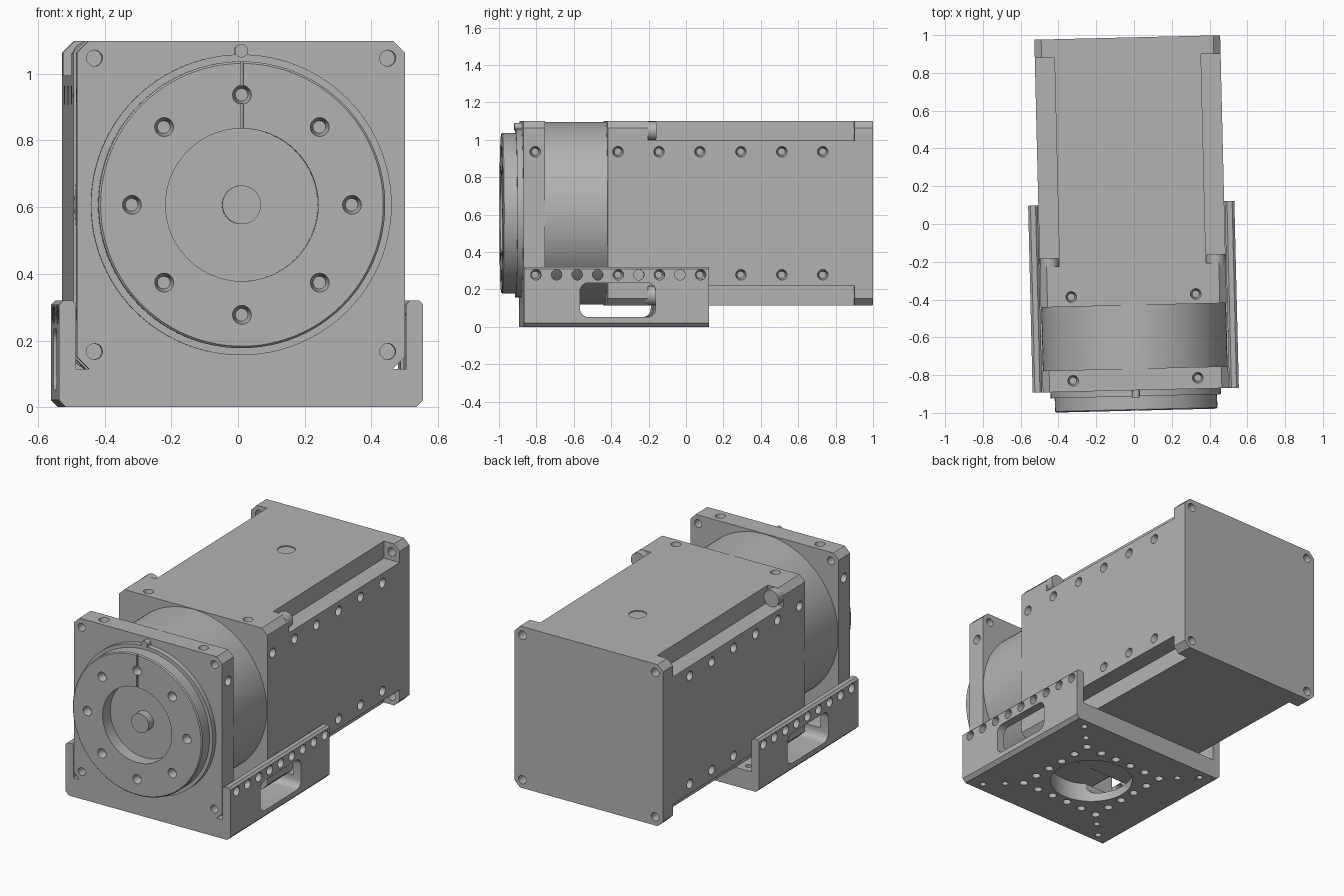
import bpy, bmesh, math
from mathutils import Matrix, Vector

if "Cube" in bpy.data.objects:
    bpy.data.objects.remove(bpy.data.objects["Cube"])

grey = bpy.data.materials.new("machined grey")
grey.use_nodes = True
COLOUR = (0.45, 0.45, 0.45, 1)
grey.diffuse_color = COLOUR
grey.node_tree.nodes["Principled BSDF"].inputs["Base Color"].default_value = COLOUR

AXIS_Z, HALF = 0.607, 0.492          # spindle height, half width of the housing
SIGNS = (-1, 1)
CORNERS = [(a, b) for a in SIGNS for b in SIGNS]
BACK, DOWN, UP = Vector((0, 1, 0)), Vector((0, 0, -1)), Vector((0, 0, 1))
parts = []


def rod(bm, start, direction, depth, r1, r2=None, segments=20):
    """Cylinder or taper running from start along direction."""
    d = Vector(direction)
    m = Matrix.Translation(Vector(start) + d * depth / 2) @ d.to_track_quat("Z", "Y").to_matrix().to_4x4()
    bmesh.ops.create_cone(bm, cap_ends=True, segments=segments, radius1=r1,
                          radius2=r1 if r2 is None else r2, depth=depth, matrix=m)


def screw_hole(bm, start, direction, depth=0.05):
    d = Vector(direction)
    rod(bm, Vector(start) - d * 0.003, d, depth, 0.029, 0.019)


def box(bm, lo, hi):
    lo, hi = Vector(lo), Vector(hi)
    m = Matrix.Translation((lo + hi) / 2) @ Matrix.Diagonal((*(hi - lo), 1))
    return bmesh.ops.create_cube(bm, size=1, matrix=m)["verts"]


def prism(bm, outline, y0, y1):
    """Extrude an x-z outline along y."""
    face = bm.faces.new([bm.verts.new((x, y0, z)) for x, z in outline])
    moved = bmesh.ops.extrude_face_region(bm, geom=[face])["geom"]
    bmesh.ops.translate(bm, vec=(0, y1 - y0, 0),
                        verts=[v for v in moved if isinstance(v, bmesh.types.BMVert)])


def chamfered_square(c=0.036):
    h, k = HALF, HALF - c
    pts = [(k, h), (h, k), (h, -k), (k, -h), (-k, -h), (-h, -k), (-h, k), (-k, h)]
    return [(x, z + AXIS_Z) for x, z in pts]


def make(name, bm):
    bmesh.ops.recalc_face_normals(bm, faces=bm.faces)
    mesh = bpy.data.meshes.new(name)
    bm.to_mesh(mesh)
    bm.free()
    mesh.materials.append(grey)
    ob = bpy.data.objects.new(name, mesh)
    bpy.context.collection.objects.link(ob)
    return ob


def part(name, bm, *cuts):
    """Create a part and carve each cutter mesh out of it."""
    ob = make(name, bm)
    bpy.context.view_layer.objects.active = ob
    for cut in cuts:
        cutter = make("cutter", cut)
        mod = ob.modifiers.new("cut", "BOOLEAN")
        mod.operation, mod.solver, mod.object = "DIFFERENCE", "EXACT", cutter
        bpy.ops.object.modifier_apply(modifier=mod.name)
        bpy.data.objects.remove(cutter)
    parts.append(ob)
    return ob


def side_holes(bm, ys):
    for y in ys:
        for sx, sz in CORNERS:
            screw_hole(bm, (sx * HALF, y, AXIS_Z + sz * 0.329), (-sx, 0, 0))


def top_bottom_holes(bm, y):
    for sx, sz in CORNERS:
        screw_hole(bm, (sx * 0.33, y, AXIS_Z + sz * HALF), (0, 0, -sz))


# Motor housing with relieved long corners
bm = bmesh.new()
prism(bm, chamfered_square(), -0.43, 0.988)
notches = bmesh.new()
for sx, sz in CORNERS:
    xs = sorted((sx * 0.388, sx * 0.6))
    zs = sorted((AXIS_Z + sz * 0.388, AXIS_Z + sz * 0.6))
    box(notches, (xs[0], -0.215, zs[0]), (xs[1], 0.89, zs[1]))
holes = bmesh.new()
side_holes(holes, [-0.375 + 0.219 * i for i in range(6)])
top_bottom_holes(holes, -0.378)
for sx, sz in CORNERS:
    rod(holes, (sx * 0.44, 0.85, AXIS_Z + sz * 0.44), BACK, 0.2, 0.026)
rod(holes, (0, 0.5, AXIS_Z + HALF + 0.01), DOWN, 0.016, 0.05, segments=32)
part("motor_housing", bm, notches, holes)

# Round plugs at the front end of each relieved corner
for sx, sz in CORNERS:
    bm = bmesh.new()
    rod(bm, (sx * 0.441, -0.23, AXIS_Z + sz * 0.441), BACK, 0.06, 0.05, segments=32)
    part("corner_plug", bm)

# Round neck between housing and flange
bm = bmesh.new()
rod(bm, (0, -0.77, AXIS_Z), BACK, 0.35, 0.489, segments=96)
part("neck", bm)

# Square front flange
bm = bmesh.new()
prism(bm, chamfered_square(), -0.88, -0.765)
holes = bmesh.new()
side_holes(holes, [-0.818])
top_bottom_holes(holes, -0.822)
for sx, sz in CORNERS:
    rod(holes, (sx * 0.44, -0.9, AXIS_Z + sz * 0.44), BACK, 0.2, 0.024)
part("front_flange", bm, holes)

# Seal ring and index pin
bm = bmesh.new()
rod(bm, (0, -0.912, AXIS_Z), BACK, 0.04, 0.451, segments=96)
part("seal_ring", bm)
bm = bmesh.new()
rod(bm, (0, -0.918, AXIS_Z + 0.462), BACK, 0.045, 0.02)
part("index_pin", bm)

# Output disc with recess, bolt circle and index groove
bm = bmesh.new()
rod(bm, (0, -0.988, AXIS_Z), BACK, 0.09, 0.43, segments=96)
rim = [e for e in bm.edges if all(v.co.y < -0.98 for v in e.verts)]
bmesh.ops.bevel(bm, geom=rim, offset=0.006, segments=1, affect="EDGES")
recess, holes = bmesh.new(), bmesh.new()
rod(recess, (0, -1.1, AXIS_Z), BACK, 0.195, 0.229, segments=64)
for i in range(8):
    a = math.tau * i / 8
    screw_hole(holes, (0.33 * math.cos(a), -0.988, AXIS_Z + 0.33 * math.sin(a)), BACK)
groove = bmesh.new()
box(groove, (-0.004, -1.1, AXIS_Z + 0.2), (0.004, -0.98, AXIS_Z + 0.5))
part("output_disc", bm, recess, holes, groove)
bm = bmesh.new()
rod(bm, (0, -0.96, AXIS_Z), BACK, 0.08, 0.058, segments=40)
part("hub_pin", bm)

# U-shaped mounting bracket
right = [(0.525, 0), (0.546, 0.021), (0.546, 0.308), (0.534, 0.32),
         (0.507, 0.32), (0.495, 0.308), (0.495, 0.115)]
bm = bmesh.new()
prism(bm, right + [(-x, z) for x, z in reversed(right)], -0.88, 0.11)
window = bmesh.new()
box(window, (-0.7, -0.58, 0.052), (0.7, -0.175, 0.235))
along_x = [e for e in window.edges if abs(e.verts[0].co.x - e.verts[1].co.x) > 1]
bmesh.ops.bevel(window, geom=along_x, offset=0.045, segments=6, profile=0.5, affect="EDGES")
bore = bmesh.new()
MID_Y = -0.385
rod(bore, (0, MID_Y, -0.1), UP, 0.3, 0.235, segments=64)
holes = bmesh.new()
for i in range(9):
    for s in SIGNS:
        rod(holes, (s * 0.6, -0.815 + 0.11 * i, 0.278), (-s, 0, 0), 0.15, 0.028)
grid = [-0.275 + 0.11 * i for i in range(6)]
spots = [(x, y) for x in grid for y in grid if max(abs(x), abs(y)) > 0.27]
spots += [(sx * d, sy * d) for sx, sy in CORNERS for d in (0.35, 0.44)]
for x, y in spots:
    rod(holes, (x, MID_Y + y, -0.05), UP, 0.2, 0.018 if abs(x) > 0.3 else 0.024)
part("mounting_bracket", bm, window, bore, holes)

# Shade and seat the whole assembly, turned slightly about the vertical
placement = Matrix.Rotation(math.radians(1.38), 4, "Z") @ Matrix.Translation((-0.012, 0, 0))
bpy.ops.object.select_all(action="DESELECT")
for ob in parts:
    ob.matrix_world = placement
    ob.select_set(True)
bpy.context.view_layer.objects.active = parts[0]
bpy.ops.object.shade_smooth_by_angle(angle=math.radians(25))
